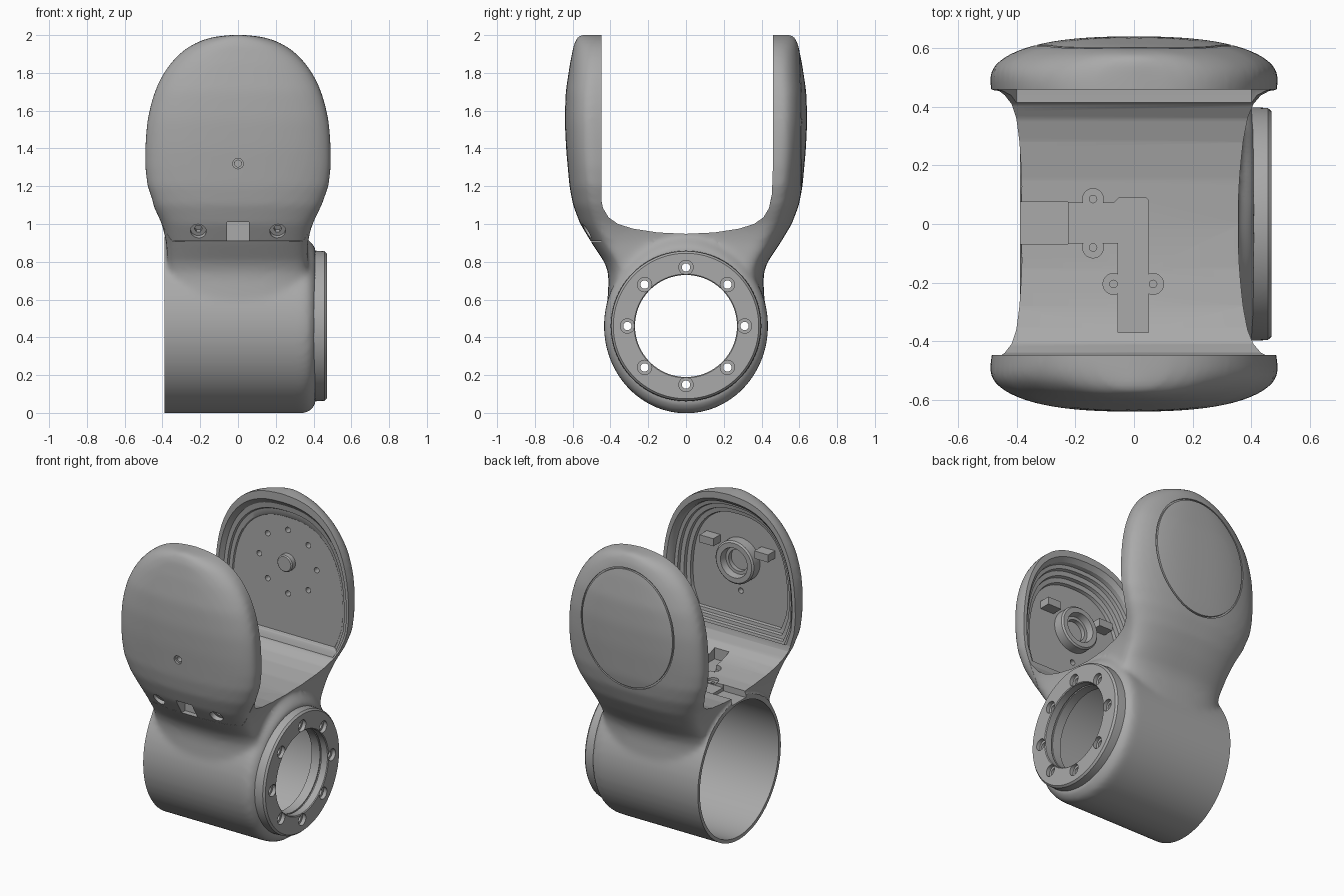
import bpy, bmesh, math
from mathutils import Vector

if "Cube" in bpy.data.objects:
    bpy.data.objects.remove(bpy.data.objects["Cube"], do_unlink=True)

grey = bpy.data.materials.new("satin_grey")
grey.use_nodes = True
grey.diffuse_color = (0.4, 0.4, 0.4, 1)
grey.node_tree.nodes["Principled BSDF"].inputs["Base Color"].default_value = (0.4, 0.4, 0.4, 1)

TUBE_Z, TUBE_R, STRETCH = 0.46, 0.434, 1.065
JOINT_Z = 1.53


def loft(name, rings, closed=False):
    """Skin rings of equal length; cap the ends or close the loop."""
    bm = bmesh.new()
    rows = [[bm.verts.new(p) for p in ring] for ring in rings]
    n = len(rows[0])
    pairs = list(zip(rows, rows[1:])) + ([(rows[-1], rows[0])] if closed else [])
    for a, b in pairs:
        for i in range(n):
            j = (i + 1) % n
            bm.faces.new((a[i], a[j], b[j], b[i]))
    if not closed:
        bm.faces.new(rows[0])
        bm.faces.new(rows[-1])
    bmesh.ops.recalc_face_normals(bm, faces=bm.faces)
    mesh = bpy.data.meshes.new(name)
    bm.to_mesh(mesh)
    bm.free()
    mesh.materials.append(grey)
    obj = bpy.data.objects.new(name, mesh)
    bpy.context.collection.objects.link(obj)
    return obj


def lathe(name, profile, center, axis, closed=False, sz=1.0, n=64):
    """Turn (distance, radius) pairs about an axis through center."""
    ax = Vector(axis).normalized()
    side = Vector((0, 0, 1)) if abs(ax.z) < 0.9 else Vector((1, 0, 0))
    up = (side - ax * side.dot(ax)).normalized()
    right = up.cross(ax)
    turn = [2 * math.pi * i / n for i in range(n)]
    return loft(name, [[Vector(center) + ax * d + right * (r * math.cos(t)) + up * (r * sz * math.sin(t))
                        for t in turn] for d, r in profile], closed)


def rod(r, center, axis, a, b, n=24):
    return lathe("cutter", [(a, r), (b, r)], center, axis, n=n)


def box(name, x, y, z):
    return loft(name, [[(x[0], y[0], h), (x[1], y[0], h), (x[1], y[1], h), (x[0], y[1], h)] for h in z])


def apply(obj, kind, **settings):
    mod = obj.modifiers.new(kind, kind)
    for key, value in settings.items():
        setattr(mod, key, value)
    bpy.context.view_layer.objects.active = obj
    bpy.ops.object.modifier_apply(modifier=mod.name)


def boolean(obj, *tools, op="DIFFERENCE"):
    for tool in tools:
        tool.hide_render = True
        apply(obj, "BOOLEAN", operation=op, object=tool, solver="MANIFOLD")
        bpy.data.objects.remove(tool, do_unlink=True)


def lerp(table, z):
    for (a, u), (b, v) in zip(table, table[1:]):
        if z <= b:
            return u + (v - u) * max(0, (z - a) / (b - a))
    return table[-1][1]


WIDTH = [(0.5, 0.36), (0.8, 0.378), (0.9, 0.387), (1.0, 0.41), (1.1, 0.455), (1.2, 0.489), (1.3, 0.5)]
DEPTH = [(0.5, 0.42), (0.6, 0.415), (0.7, 0.41), (0.75, 0.414), (0.8, 0.433), (0.9, 0.5), (1.0, 0.56),
         (1.1, 0.598), (1.2, 0.617), (1.4, 0.635), (1.55, 0.642), (1.7, 0.637), (1.85, 0.614),
         (1.95, 0.594), (2.0, 0.57)]


def half_width(z):
    if z <= 1.3:
        return lerp(WIDTH, z)
    u = min(1, (z - 1.3) / 0.7)
    return max(0.01, 0.5 * (1 - u ** 2.5) ** 0.4)


def section(z):
    """Horizontal slice: straight flanks, rounded front and back, waisted at the neck."""
    hx, hy = half_width(z), lerp(DEPTH, z)
    y0 = 0.75 * hy
    quarter = [(hx, y0 * i / 6) for i in range(6)]
    for i in range(17):
        a = math.pi / 2 * i / 16
        quarter.append((hx * max(0, math.cos(a)) ** 0.8, y0 + (hy - y0) * math.sin(a) ** 0.8))
    half = quarter + [(-x, y) for x, y in quarter[-2::-1]]
    ring = half + [(x, -y) for x, y in half[-2:0:-1]]

    def waist(x, y):
        most = 0.11 if x > 0 or z > 1.1 else 0.045
        return x * (1 - lerp([(0.7, 0), (0.95, most)], z) * max(0, 1 - (y / 0.52) ** 2))
    return [(waist(x, y), y, z) for x, y in ring]


# Soft outer form: barrel blended into the fork
heights = [0.5 + 0.025 * i for i in range(33)]
heights += [1.3 + 0.703 * math.sin(math.pi / 2 * i / 28) for i in range(1, 29)]
housing = loft("fork_housing", [section(h) for h in heights])
boolean(housing, lathe("barrel", [(-0.47, TUBE_R), (0.34, TUBE_R), (0.375, 0.427), (0.395, 0.408), (0.41, 0.39)],
                       (0, 0, TUBE_Z), (1, 0, 0), sz=STRETCH, n=96), op="UNION")
apply(housing, "REMESH", mode="VOXEL", voxel_size=0.017)
apply(housing, "SMOOTH", factor=0.5, iterations=8)
cap = housing.copy()
cap.data = housing.data.copy()
cap.name = "front_cap"
bpy.context.collection.objects.link(cap)


def bowl(start, middle, steps):
    """Terraced recess inside one arm, each step a scaled arm outline."""
    zs = [1.04 + 0.0325 * i for i in range(8)] + [1.3 + 0.7 * math.sin(math.pi / 2 * i / 20) for i in range(1, 21)]
    edge = [(half_width(z), z) for z in zs]
    edge += [(-x, z) for x, z in edge[::-1]]
    return loft("cutter", [[(x * s, start + d, middle + (z - middle) * s) for x, z in edge] for d, s in steps])


# Body cuts: seat for the cap, gap between the arms, bore and open barrel end
boolean(housing, box("cutter", (-1, 1), (-1, -0.447), (0.908, 2.2)))
floor = [(0, 0.948), (0.15, 0.955), (0.28, 0.975), (0.36, 1.0), (0.41, 1.035), (0.44, 1.085), (0.455, 1.16),
         (0.46, 1.3), (0.46, 2.2)]
outline = [(-y, z) for y, z in floor[:0:-1]] + floor
boolean(housing, loft("cutter", [[(x, y, z) for y, z in outline] for x in (-0.8, 0.8)]),
        lathe("cutter", [(-0.8, 0.412), (0.36, 0.412)], (0, 0, TUBE_Z), (1, 0, 0), sz=STRETCH, n=96),
        rod(0.27, (0, 0, TUBE_Z), (1, 0, 0), 0.3, 0.6, 96),
        box("cutter", (-1, -0.39), (-1, 1), (-0.2, 0.935)),
        bowl(0.46, 1.12, [(-0.1, 0.94), (0, 0.94), (0.03, 0.9), (0.035, 0.86), (0.05, 0.85), (0.055, 0.81),
                          (0.062, 0.8)]))

# Cable channel in the floor with four screw tabs
channel = [(-0.6, -0.065), (-0.055, -0.065), (-0.055, -0.37), (0.05, -0.37), (0.05, 0.08), (0.04, 0.09),
           (-0.05, 0.09), (-0.07, 0.072), (-0.6, 0.072)]
boolean(housing, loft("cutter", [[(x, y, z) for x, y in channel] for z in (0.932, 1.2)]),
        box("cutter", (-0.6, -0.225), (-0.068, 0.075), (0.91, 1.2)))
for x, y in [(-0.14, 0.085), (-0.14, -0.08), (-0.07, -0.205), (0.065, -0.205)]:
    boolean(housing, rod(0.036, (x, y, 0), (0, 0, 1), 0.937, 1.2), rod(0.013, (x, y, 0), (0, 0, 1), 0.915, 1.2, 12))

# Screw holes around the pivot of the back arm
for i in range(8):
    a = math.pi / 4 * i
    boolean(housing, rod(0.018, (0.21 * math.cos(a), 0, JOINT_Z + 0.21 * math.sin(a)), (0, 1, 0), 0.46, 0.57, 16))
pivot = lathe("pivot_peg", [(0.55, 0.055), (0.49, 0.055), (0.483, 0.048)], (0, 0, JOINT_Z), (0, 1, 0))


# Oval groove on the back of the rear arm, following its surface
def back_y(x, z):
    return lerp(DEPTH, z) * (0.75 + 0.25 * (1 - (abs(x) / half_width(z)) ** 2.5) ** 0.4)


rings = []
for i in range(96):
    c, s = math.cos(math.pi * i / 48), math.sin(math.pi * i / 48)
    x, z = 0.335 * c, 1.52 + 0.39 * s
    mid = Vector((x, back_y(x, z), z))
    rings.append([mid + Vector((c * u, v, s * u)) for u, v in
                  [(-0.005, -0.012), (0.005, -0.012), (0.005, 0.03), (-0.005, 0.03)]])
boolean(housing, loft("cutter", rings, closed=True))

# Front cap: shell, wiring notch, sight hole and two angled screw seats
boolean(cap, box("cutter", (-1, 1), (-1, -0.448), (0.909, 2.2)), op="INTERSECT")
boolean(cap, bowl(-0.448, 1.42, [(0.1, 0.925), (0, 0.925), (-0.025, 0.88), (-0.05, 0.87), (-0.055, 0.83),
                                 (-0.075, 0.82), (-0.08, 0.77), (-0.1, 0.76), (-0.105, 0.71), (-0.125, 0.7)]),
        rod(0.028, (0, 0, 1.32), (0, 1, 0), -0.8, -0.61), rod(0.018, (0, 0, 1.32), (0, 1, 0), -0.8, -0.4),
        box("cutter", (-0.058, 0.058), (-0.8, -0.47), (0.8, 1.01)))
for x in (-0.21, 0.21):
    tilt = (0, 0.87, 0.5)
    boolean(cap, rod(0.042, (x, -0.525, 0.963), tilt, -0.2, 0.025), rod(0.022, (x, -0.525, 0.963), tilt, -0.2, 0.05, 6))

# Bearing seat and stops inside the cap
seat = lathe("bearing_seat", [(-0.585, 0.14), (-0.51, 0.14), (-0.5, 0.13), (-0.5, 0.098), (-0.545, 0.09),
                              (-0.545, 0.07), (-0.585, 0.07)], (0, 0, JOINT_Z), (0, 1, 0), closed=True)
stops = [box("bearing_stop", (x - 0.05, x + 0.05), (-0.585, -0.5), (1.6, 1.65)) for x in (-0.2, 0.2)]

# Bolted flange on the barrel end
flange = lathe("end_flange", [(0.35, 0.27), (0.35, 0.40), (0.43, 0.398), (0.458, 0.396), (0.47, 0.385), (0.47, 0.275),
                              (0.465, 0.27), (0.42, 0.27), (0.415, 0.278), (0.40, 0.278), (0.395, 0.27)],
               (0, 0, TUBE_Z), (1, 0, 0), closed=True, n=96)
for i in range(8):
    a = math.pi / 4 * i
    spot = (0, 0.31 * math.cos(a), TUBE_Z + 0.31 * math.sin(a))
    boolean(flange, rod(0.038, spot, (1, 0, 0), 0.445, 0.6), rod(0.022, spot, (1, 0, 0), 0.2, 0.6))
    boolean(housing, rod(0.022, spot, (1, 0, 0), 0.2, 0.6))

# Smooth shading with crisp edges
bpy.ops.object.select_all(action="DESELECT")
for obj in [housing, cap, pivot, seat, flange] + stops:
    obj.select_set(True)
bpy.context.view_layer.objects.active = housing
bpy.ops.object.shade_smooth_by_angle(angle=math.radians(32))
